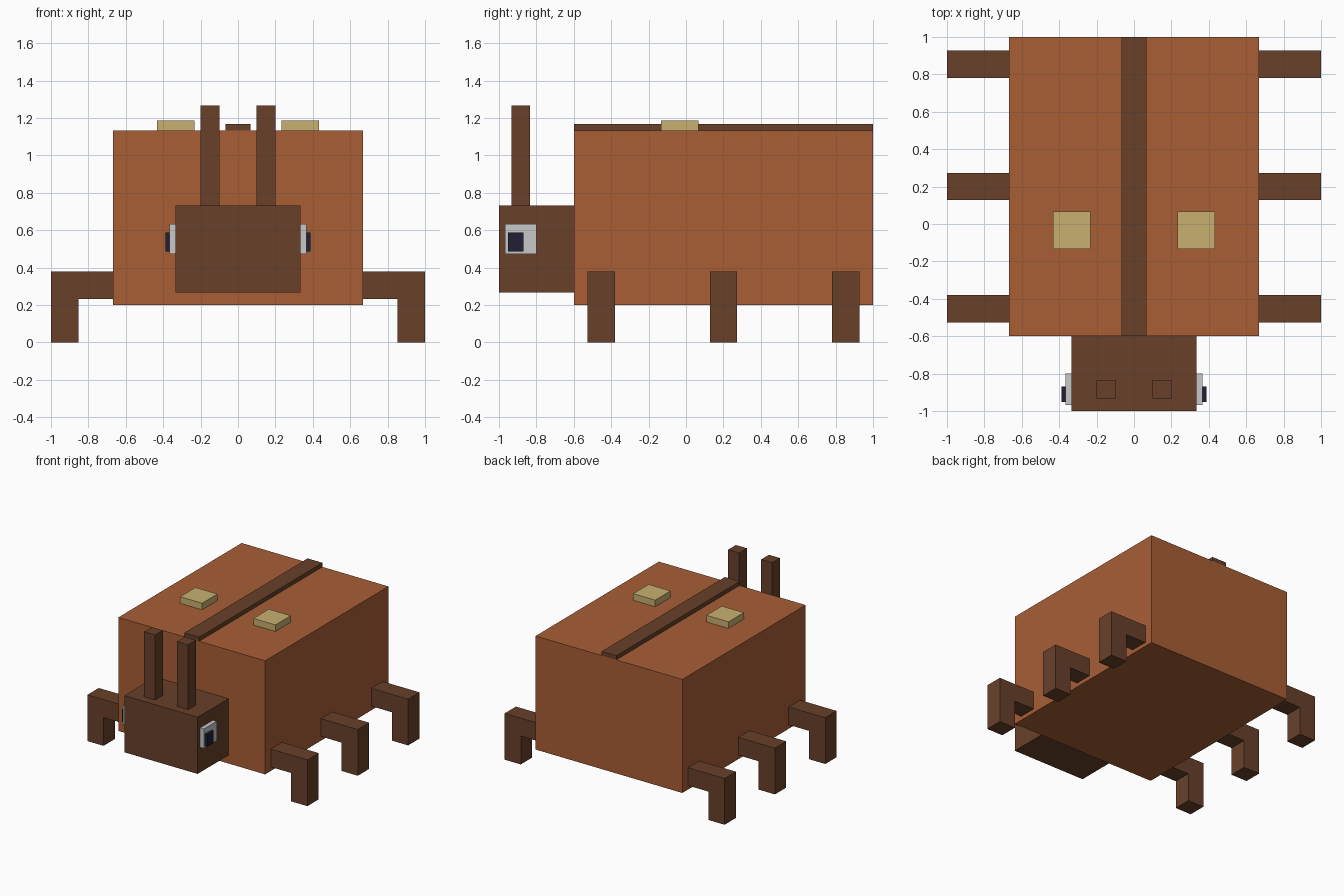
import bpy
import bmesh
from mathutils import Vector

cube = bpy.data.objects.get("Cube")
if cube:
    bpy.data.objects.remove(cube, do_unlink=True)


def material(name, rgb):
    mat = bpy.data.materials.new(name)
    mat.use_nodes = True
    color = (*rgb, 1.0)
    mat.diffuse_color = color
    mat.node_tree.nodes["Principled BSDF"].inputs["Base Color"].default_value = color
    return mat


ORANGE = material("burnt orange", (0.392, 0.114, 0.036))
BROWN = material("dark brown", (0.138, 0.051, 0.023))
TAN = material("tan", (0.578, 0.434, 0.162))
GREY = material("light grey", (0.578, 0.578, 0.578))
NAVY = material("dark navy", (0.014, 0.014, 0.036))


def add_object(name, bm, mat):
    bmesh.ops.recalc_face_normals(bm, faces=bm.faces)
    mesh = bpy.data.meshes.new(name)
    bm.to_mesh(mesh)
    bm.free()
    mesh.materials.append(mat)
    obj = bpy.data.objects.new(name, mesh)
    bpy.context.collection.objects.link(obj)
    return obj


def box(name, x, y, z, mat):
    """Axis-aligned box from (min, max) ranges."""
    bm = bmesh.new()
    bmesh.ops.create_cube(bm, size=1.0)
    bmesh.ops.scale(bm, verts=bm.verts, vec=Vector((x[1] - x[0], y[1] - y[0], z[1] - z[0])))
    bmesh.ops.translate(bm, verts=bm.verts, vec=Vector((sum(x), sum(y), sum(z))) / 2)
    return add_object(name, bm, mat)


def pair(name, x, y, z, mat):
    """Matching boxes on the left (+x) and right (-x)."""
    box("left_" + name, x, y, z, mat)
    box("right_" + name, (-x[1], -x[0]), y, z, mat)


# Bent leg outline in x and z, extruded along y
LEG = [(0.667, 0.233), (0.853, 0.233), (0.853, 0), (1, 0), (1, 0.38), (0.667, 0.38)]


def leg(name, side, y0, width):
    bm = bmesh.new()
    face = bm.faces.new([bm.verts.new((side * x, y0, z)) for x, z in LEG])
    new = bmesh.ops.extrude_face_region(bm, geom=[face])["geom"]
    verts = [v for v in new if isinstance(v, bmesh.types.BMVert)]
    bmesh.ops.translate(bm, verts=verts, vec=(0, width, 0))
    add_object(name, bm, BROWN)


# Body with back stripe and spots
box("body", (-0.667, 0.667), (-0.6, 1), (0.2, 1.133), ORANGE)
box("back_stripe", (-0.067, 0.067), (-0.6, 1), (1.133, 1.167), BROWN)
pair("spot", (0.233, 0.433), (-0.133, 0.067), (1.133, 1.187), TAN)

# Head, antennae and eyes
box("head", (-0.333, 0.333), (-1, -0.6), (0.267, 0.733), BROWN)
pair("antenna", (0.1, 0.2), (-0.933, -0.833), (0.733, 1.267), BROWN)
pair("eye", (0.333, 0.367), (-0.967, -0.8), (0.473, 0.633), GREY)
pair("pupil", (0.367, 0.388), (-0.953, -0.87), (0.487, 0.587), NAVY)

# Three pairs of legs
for row, y0 in (("front", -0.527), ("middle", 0.127), ("back", 0.78)):
    for label, side in (("left", 1), ("right", -1)):
        leg(f"{row}_{label}_leg", side, y0, 0.147)
